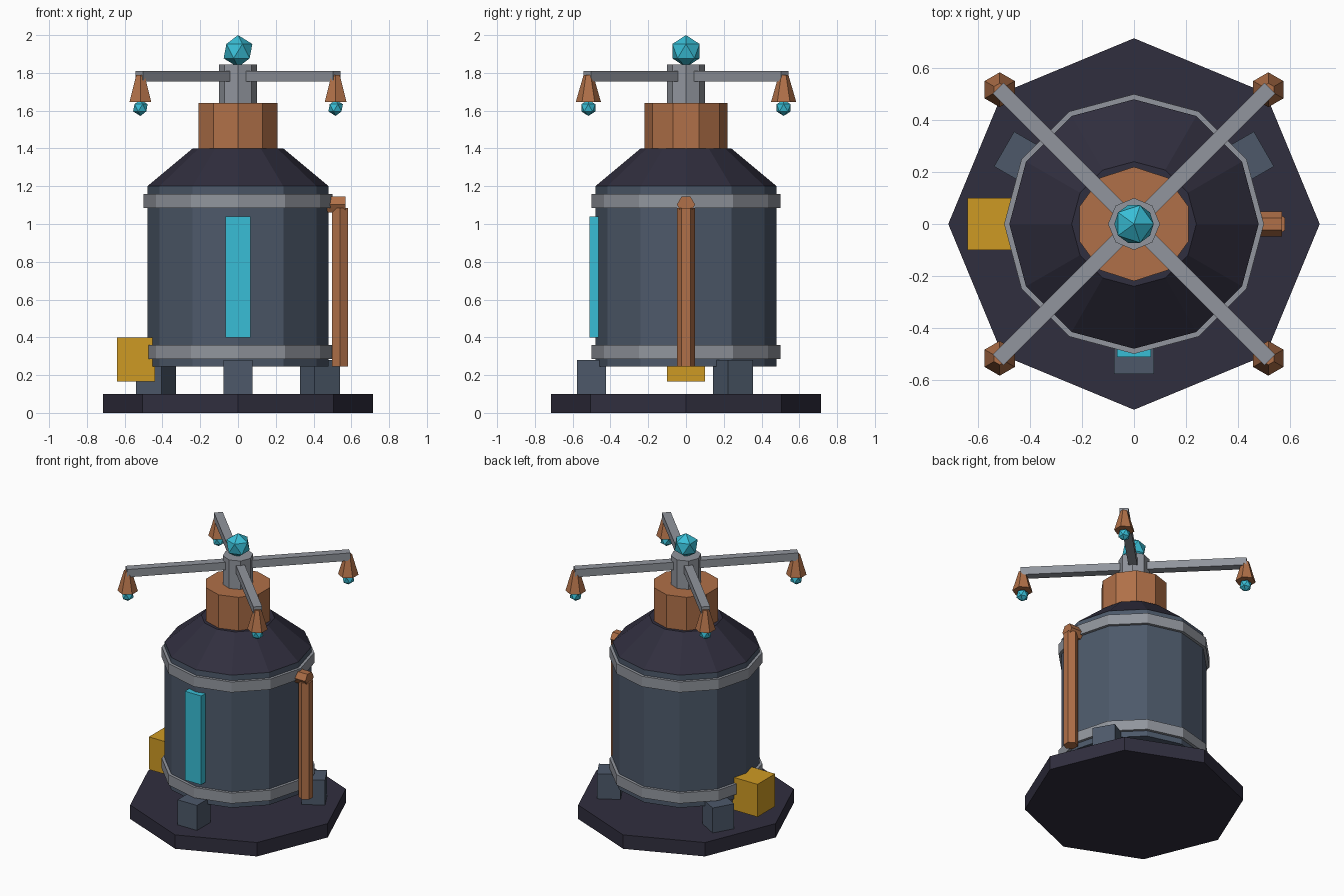
import bpy
from math import radians, cos, sin, pi

cube = bpy.data.objects.get("Cube")
if cube:
    bpy.data.objects.remove(cube, do_unlink=True)


def material(name, hex_code):
    # sRGB hex to linear colour
    rgb = [int(hex_code[i:i + 2], 16) / 255 for i in (0, 2, 4)]
    lin = [c / 12.92 if c < 0.04045 else ((c + 0.055) / 1.055) ** 2.4 for c in rgb]
    mat = bpy.data.materials.new(name)
    mat.use_nodes = True
    mat.diffuse_color = (*lin, 1)
    mat.node_tree.nodes["Principled BSDF"].inputs["Base Color"].default_value = (*lin, 1)
    return mat


DARK = material("dark_iron", "302E3E")
SLATE = material("slate_steel", "4D596A")
GREY = material("grey_metal", "91959D")
COPPER = material("copper", "B07048")
GOLD = material("gold", "CE9A24")
CYAN = material("cyan_glow", "39BED6")


def finish(name, mat):
    obj = bpy.context.object
    obj.name = obj.data.name = name
    obj.data.materials.append(mat)
    return obj


def frustum(name, mat, sides, r_low, r_high, z_low, z_high, x=0, y=0):
    bpy.ops.mesh.primitive_cone_add(vertices=sides, radius1=r_low, radius2=r_high,
                                    depth=z_high - z_low, location=(x, y, (z_low + z_high) / 2))
    return finish(name, mat)


def box(name, mat, size, loc, angle=0):
    bpy.ops.mesh.primitive_cube_add(size=1, location=loc, rotation=(0, 0, angle))
    obj = finish(name, mat)
    obj.scale = size
    return obj


def crystal(name, radius, loc):
    bpy.ops.mesh.primitive_ico_sphere_add(subdivisions=1, radius=radius, location=loc)
    return finish(name, CYAN)


# Base plate and feet
frustum("base_plate", DARK, 8, 0.715, 0.715, 0, 0.1)
for i, deg in enumerate((-90, 30, 150)):
    a = radians(deg)
    box(f"foot_{i + 1}", SLATE, (0.155, 0.155, 0.18), (0.5 * cos(a), 0.5 * sin(a), 0.19), a)

# Tank, bands and dome
frustum("tank", SLATE, 12, 0.48, 0.48, 0.245, 1.2)
frustum("lower_band", GREY, 12, 0.5, 0.5, 0.285, 0.36)
frustum("upper_band", GREY, 12, 0.5, 0.5, 1.085, 1.16)
frustum("dome", DARK, 12, 0.48, 0.24, 1.2, 1.4)

# Neck, hub and top crystal
frustum("neck", COPPER, 10, 0.22, 0.22, 1.4, 1.64)
frustum("hub", GREY, 8, 0.1, 0.1, 1.64, 1.845)
crystal("top_crystal", 0.085, (0, 0, 1.915))

# Four arms, each with a hanging bell and a small crystal
for i in range(4):
    a = pi / 4 + i * pi / 2
    c, s = cos(a), sin(a)
    box(f"arm_{i + 1}", GREY, (0.7, 0.058, 0.056), (0.39 * c, 0.39 * s, 1.783), a)
    frustum(f"bell_{i + 1}", COPPER, 6, 0.067, 0.025, 1.645, 1.79, 0.731 * c, 0.731 * s)
    crystal(f"bell_crystal_{i + 1}", 0.043, (0.731 * c, 0.731 * s, 1.615))

# Window on the front, control box on the right
box("window", CYAN, (0.13, 0.05, 0.64), (0, -0.487, 0.72))
box("control_box", GOLD, (0.2, 0.2, 0.235), (-0.54, 0, 0.2825))

# Side pipe with a short elbow into the tank
frustum("pipe", COPPER, 6, 0.048, 0.048, 0.245, 1.085, 0.54, 0)
bpy.ops.mesh.primitive_cylinder_add(vertices=6, radius=0.048, depth=0.12,
                                    location=(0.51, 0, 1.103), rotation=(0, pi / 2, 0))
finish("pipe_elbow", COPPER)
